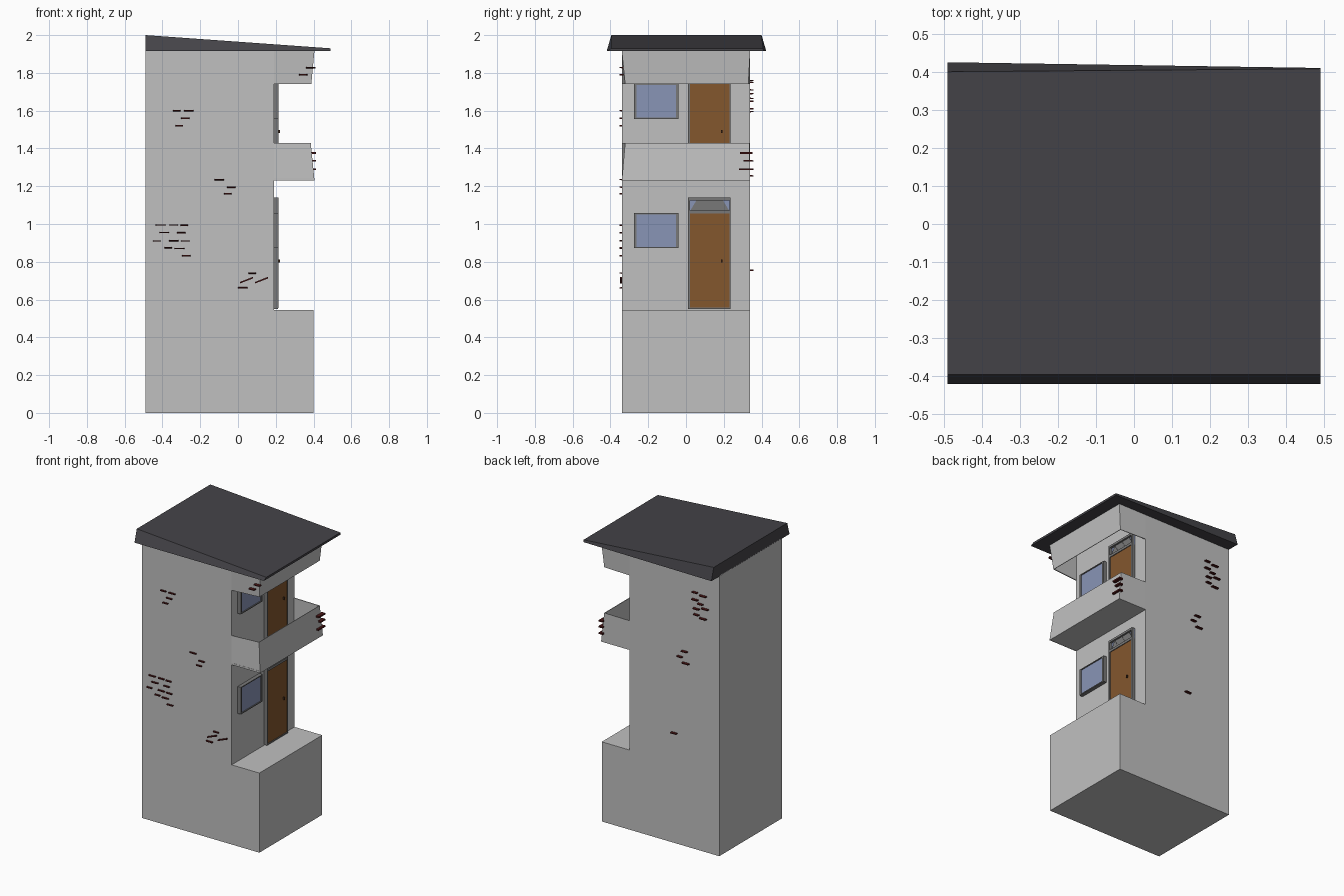
import bpy, bmesh, math
from mathutils import Matrix, Vector

if "Cube" in bpy.data.objects:
    bpy.data.objects.remove(bpy.data.objects["Cube"])


def material(name, r, g, b):
    m = bpy.data.materials.new(name)
    m.diffuse_color = (r, g, b, 1)
    m.use_nodes = True
    m.node_tree.nodes["Principled BSDF"].inputs["Base Color"].default_value = m.diffuse_color
    return m


WALL = material("plaster grey", 0.53, 0.53, 0.53)
ROOF = material("roof charcoal", 0.058, 0.056, 0.064)
FRAME = material("frame grey", 0.19, 0.19, 0.19)
GLASS = material("window blue", 0.25, 0.30, 0.47)
DOOR = material("door brown", 0.23, 0.095, 0.027)
KNOB = material("knob dark brown", 0.06, 0.025, 0.012)
BRICK = material("brick dark red", 0.07, 0.008, 0.008)


def finish(name, bm, mat, recalc=True):
    if recalc:
        bmesh.ops.recalc_face_normals(bm, faces=bm.faces)
    me = bpy.data.meshes.new(name)
    bm.to_mesh(me)
    bm.free()
    me.materials.append(mat)
    ob = bpy.data.objects.new(name, me)
    bpy.context.collection.objects.link(ob)
    return ob


def add_box(bm, lo, hi):
    lo, hi = Vector(lo), Vector(hi)
    mat = Matrix.Translation((lo + hi) / 2) @ Matrix.Diagonal((*(hi - lo), 1))
    bmesh.ops.create_cube(bm, size=1, matrix=mat)


def boxes(name, mat, *ranges):
    bm = bmesh.new()
    for lo, hi in ranges:
        add_box(bm, lo, hi)
    return finish(name, bm, mat)


def prism(name, mat, outline, move):
    bm = bmesh.new()
    f = bm.faces.new([bm.verts.new(p) for p in outline])
    ext = bmesh.ops.extrude_face_region(bm, geom=[f])["geom"]
    bmesh.ops.translate(bm, vec=move, verts=[v for v in ext if isinstance(v, bmesh.types.BMVert)])
    # keep the starting cap so the prism is closed
    if not f.is_valid:
        bmesh.ops.holes_fill(bm, edges=bm.edges)
    return finish(name, bm, mat)


def parapet(name, low, high):
    """Thin U-shaped wall between two rings (z, x front, y min, y max)."""
    bm = bmesh.new()
    rings = []
    for z, x, y0, y1 in (low, high):
        rings.append([bm.verts.new(p) for p in
                      ((0.19, -0.34, z), (x, y0, z), (x, y1, z), (0.19, 0.34, z))])
    a, b = rings
    for i in range(3):
        bm.faces.new((a[i], a[i + 1], b[i + 1], b[i]))
    ob = finish(name, bm, WALL, recalc=False)
    mod = ob.modifiers.new("thickness", "SOLIDIFY")
    mod.thickness, mod.offset = 0.006, -1
    return ob


# Tower with the projecting lower block
prism("tower", WALL, [(x, -0.34, z) for x, z in
      ((-0.49, 0), (0.40, 0), (0.40, 0.545), (0.19, 0.545), (0.19, 1.92), (-0.49, 1.92))],
      (0, 0.68, 0))

# Hollow balcony and upper fascia
boxes("balcony_floor", WALL, ((0.188, -0.34, 1.23), (0.40, 0.34, 1.243)))
parapet("balcony_parapet", (1.23, 0.405, -0.34, 0.34), (1.43, 0.385, -0.322, 0.335))
parapet("upper_fascia", (1.74, 0.388, -0.322, 0.330), (1.92, 0.405, -0.34, 0.34))

# Sloping slab roof
bm = bmesh.new()
low = [bm.verts.new(p) for p in ((-0.49, -0.42, 1.915), (0.49, -0.42, 1.915),
                                 (0.49, 0.41, 1.915), (-0.49, 0.425, 1.915))]
top = [bm.verts.new(p) for p in ((-0.49, -0.395, 2.0), (0.49, -0.395, 1.93),
                                 (0.49, 0.408, 1.93), (-0.49, 0.40, 2.0))]
bm.faces.new(low)
bm.faces.new(top)
for i in range(4):
    j = (i + 1) % 4
    bm.faces.new((low[i], low[j], top[j], top[i]))
finish("roof", bm, ROOF)

# Window and door, repeated on both storeys
X = 0.185
for floor, dz in (("lower", 0.0), ("upper", 0.685)):
    y0, y1, z0, z1 = -0.275, -0.04, 0.872 + dz, 1.057 + dz
    boxes(floor + "_window_frame", FRAME,
          ((X, y0, z0), (0.215, y0 + 0.013, z1)), ((X, y1 - 0.013, z0), (0.215, y1, z1)),
          ((X, y0, z0), (0.215, y1, z0 + 0.007)), ((X, y0, z1 - 0.006), (0.215, y1, z1)))
    boxes(floor + "_window_glass", GLASS,
          ((0.202, y0 + 0.012, z0 + 0.006), (0.209, y1 - 0.012, z1 - 0.005)))

    d0, d1, zb, zt = 0.01, 0.236, 0.555 + dz, 1.14 + dz
    boxes(floor + "_door_frame", FRAME,
          ((X, d0, zb), (0.215, d0 + 0.01, zt)), ((X, d1 - 0.007, zb), (0.215, d1, zt)),
          ((X, d0, zt - 0.015), (0.215, d1, zt)), ((X, d0, zt - 0.085), (0.215, d1, zt - 0.068)))
    boxes(floor + "_door", DOOR, ((X, d0 + 0.009, zb), (0.210, d1 - 0.006, zt - 0.083)))
    boxes(floor + "_door_sill", FRAME, ((X, d0, zb - 0.005), (0.213, d1, zb + 0.004)))
    boxes(floor + "_door_knob", KNOB, ((0.208, 0.185, 0.797 + dz), (0.222, 0.194, 0.813 + dz)))

    # transom: glass with a zigzag of grey triangles
    boxes(floor + "_transom_glass", GLASS, ((X, d0, zt - 0.08), (0.198, d1, zt - 0.005)))
    for k in range(3):
        a, w = d0 + 0.012 + k * 0.069, 0.069
        zl, zh = zt - 0.07, zt - 0.013
        prism(f"{floor}_transom_triangle_{k + 1}", FRAME,
              [(0.197, a, zl), (0.197, a + w, zl), (0.197, a + w / 2, zh)], (0.008, 0, 0))
        if k:
            prism(f"{floor}_transom_wedge_{k}", FRAME,
                  [(0.197, a - w / 2, zh), (0.197, a + w / 2, zh), (0.197, a, zl)], (0.006, 0, 0))


# Exposed brick slivers
def slivers(name, spots, side, out=0.012):
    bm = bmesh.new()
    for i, (x, z) in enumerate(spots):
        half = (0.022, 0.028, 0.025)[i % 3]
        tall = 0.004
        outer = side * (0.34 + out)
        inner = side * 0.33
        back = [bm.verts.new((x + sx * half, inner, z + sz * tall))
                for sx, sz in ((-1, -1), (1, -1), (1, 1), (-1, 1))]
        front = [bm.verts.new((x + sx * half * 0.8, outer, z + sz * tall * 0.7))
                 for sx, sz in ((-1, -1), (1, -1), (1, 1), (-1, 1))]
        bm.faces.new(back)
        bm.faces.new(front)
        for k in range(4):
            n = (k + 1) % 4
            bm.faces.new((back[k], back[n], front[n], front[k]))
    return finish(name, bm, BRICK)


slivers("front_bricks", [
    (-.325, 1.6), (-.26, 1.6), (-.28, 1.56), (-.31, 1.52), (-.10, 1.235), (-.035, 1.195),
    (-.055, 1.16), (-.41, .995), (-.34, .995), (-.285, .993), (-.39, .955), (-.30, .953),
    (-.43, .91), (-.34, .912), (-.28, .91), (-.37, .875), (-.31, .87), (-.275, .832),
    (.075, .74), (.025, .662), (.385, 1.828), (.345, 1.79)], -1)
slivers("back_bricks", [
    (-.31, 1.76), (-.37, 1.75), (-.31, 1.71), (-.35, 1.69), (-.385, 1.665), (-.32, 1.65),
    (-.32, 1.61), (-.37, 1.595), (-.23, 1.334), (-.195, 1.29), (-.24, 1.255), (-.15, .755)],
    1, 0.018)

# Two tilted slivers low on the front
for i, x in enumerate((0.045, 0.125)):
    prism(f"tilted_brick_{i + 1}", BRICK,
          [(x - .035, -.35, .685), (x + .035, -.35, .712), (x + .033, -.35, .720), (x - .035, -.35, .693)],
          (0, 0.02, 0))

# Bricks on the balcony corner
for i, (y0, z) in enumerate(((0.285, 1.375), (0.305, 1.335), (0.28, 1.29))):
    boxes(f"balcony_brick_{i + 1}", BRICK, ((0.385, y0, z - .005), (0.414, 0.353, z + .005)))
